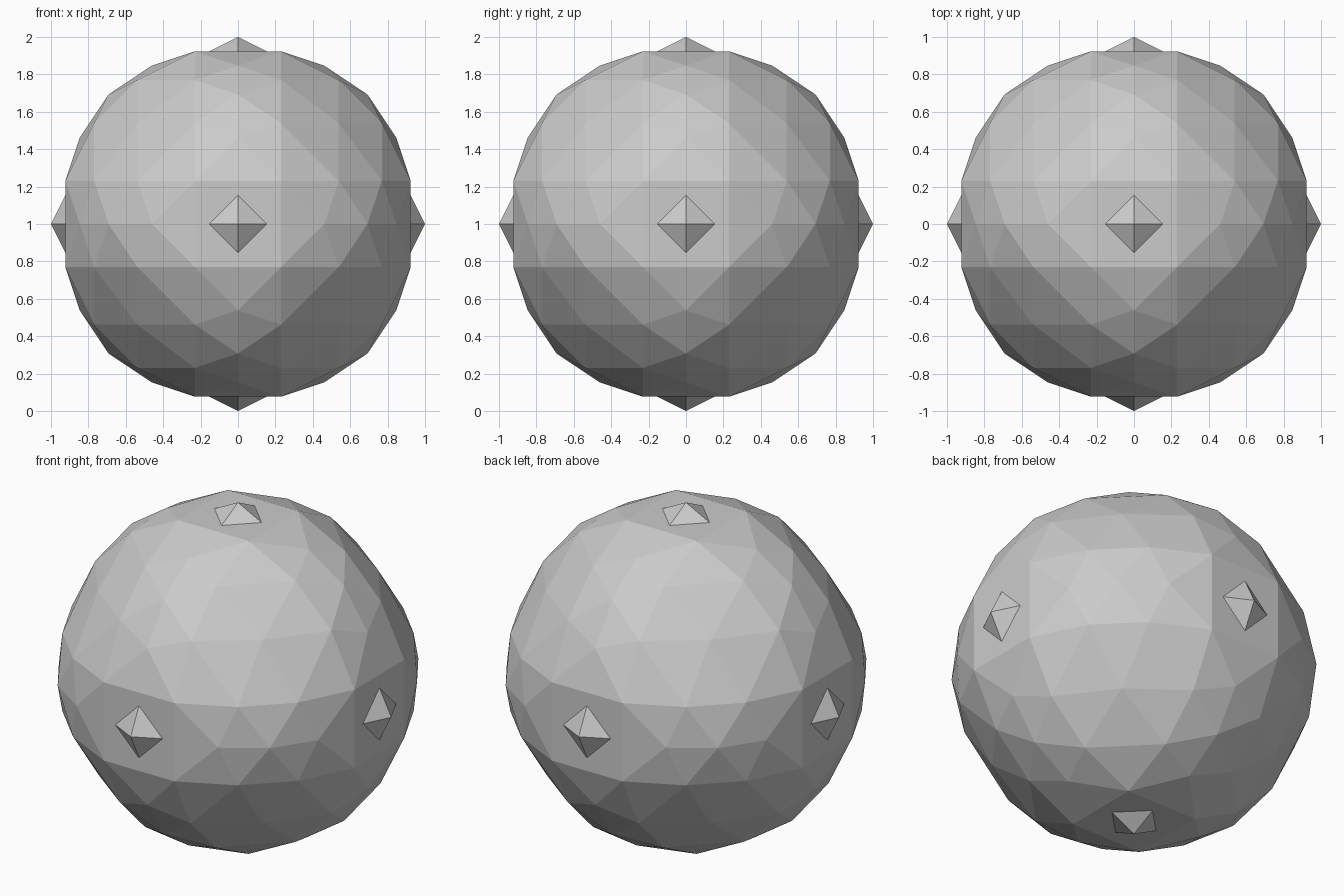
import bpy, bmesh
from itertools import permutations, product
from mathutils import Vector

if "Cube" in bpy.data.objects:
    bpy.data.objects.remove(bpy.data.objects["Cube"])

U = 1 / 13                     # lattice unit: the tips lie 13 units from the centre
CENTRE = Vector((0, 0, 1))


def symmetric_points(seeds):
    """All signed permutations of the seed points."""
    pts = set()
    for seed in seeds:
        for p in permutations(seed):
            for s in product((1, -1), repeat=3):
                pts.add(tuple(a * b for a, b in zip(p, s)))
    return sorted(pts)


def hull_object(name, points):
    bm = bmesh.new()
    for p in points:
        bm.verts.new(Vector(p) * U + CENTRE)
    bmesh.ops.convex_hull(bm, input=bm.verts[:])
    bmesh.ops.dissolve_limit(bm, angle_limit=0.002, verts=bm.verts[:], edges=bm.edges[:])
    bmesh.ops.recalc_face_normals(bm, faces=bm.faces[:])
    me = bpy.data.meshes.new(name)
    bm.to_mesh(me)
    bm.free()
    ob = bpy.data.objects.new(name, me)
    bpy.context.collection.objects.link(ob)
    return ob


# faceted ball
hull_object("faceted_ball", symmetric_points(
    [(12, 3, 3), (11, 6, 0), (10, 7, 3), (9, 9, 0), (7, 7, 7)]))

# six small four-sided tips, sunk slightly into the flat spots
for axis in range(3):
    for sign, side in ((1, "plus"), (-1, "minus")):
        pts = []
        for h, a, b in ((13, 0, 0), (11.5, 3, 0), (11.5, -3, 0), (11.5, 0, 3), (11.5, 0, -3)):
            p = [a, b]
            p.insert(axis, sign * h)
            pts.append(p)
        hull_object(f"tip_{'xyz'[axis]}_{side}", pts)
